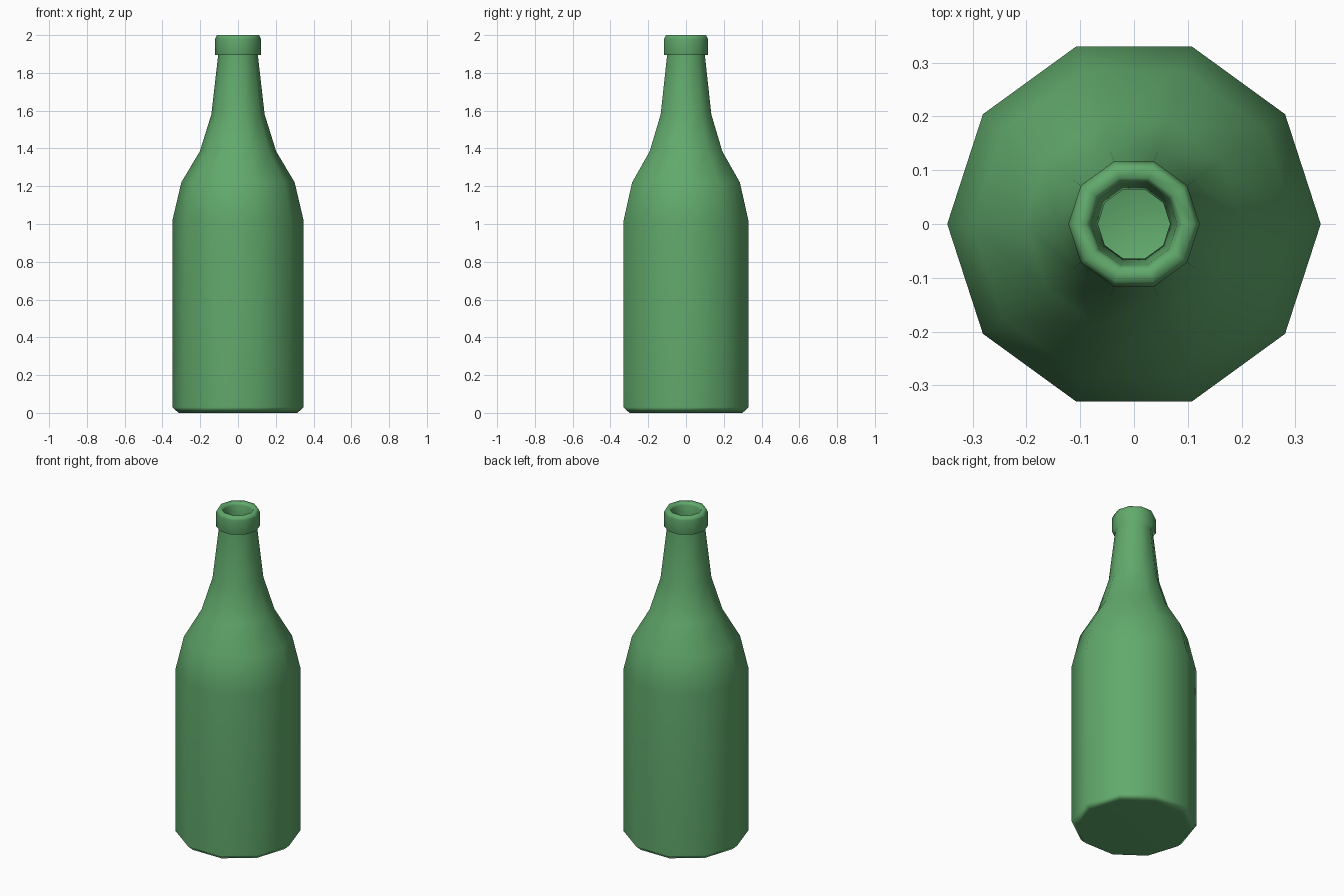
import bpy, bmesh
from math import cos, sin, pi

if "Cube" in bpy.data.objects:
    bpy.data.objects.remove(bpy.data.objects["Cube"])

SIDES = 10

# outer profile from base to lip, then down the inside: (radius, z)
PROFILE = [
    (0.315, 0.0), (0.347, 0.03), (0.347, 1.02), (0.30, 1.22), (0.202, 1.385),
    (0.141, 1.58), (0.105, 1.895),                                # body, shoulder, neck
    (0.122, 1.895), (0.122, 1.98), (0.112, 2.0), (0.09, 2.0),     # lip
    (0.08, 1.985), (0.067, 1.895), (0.105, 1.57), (0.168, 1.365),
    (0.268, 1.20), (0.312, 1.01), (0.312, 0.04),                  # inside
]

# spin the profile into a ten-sided hollow body
bm = bmesh.new()
rings = [[bm.verts.new((r * cos(2 * pi * i / SIDES), r * sin(2 * pi * i / SIDES), z))
          for i in range(SIDES)] for r, z in PROFILE]
for a, b in zip(rings, rings[1:]):
    for i in range(SIDES):
        j = (i + 1) % SIDES
        bm.faces.new((a[i], a[j], b[j], b[i]))
bm.faces.new(rings[0][::-1])   # underside
bm.faces.new(rings[-1])        # inner floor
bmesh.ops.recalc_face_normals(bm, faces=bm.faces)
for f in bm.faces:
    f.smooth = True

mesh = bpy.data.meshes.new("bottle")
bm.to_mesh(mesh)
bm.free()
bottle = bpy.data.objects.new("bottle", mesh)
bpy.context.collection.objects.link(bottle)

# smooth shading that keeps the large panels dominant
bottle.modifiers.new("weighted_normals", 'WEIGHTED_NORMAL')

# green glass
glass = bpy.data.materials.new("green_glass")
glass.diffuse_color = (0.12, 0.40, 0.15, 1.0)
glass.use_nodes = True
glass.node_tree.nodes["Principled BSDF"].inputs["Base Color"].default_value = glass.diffuse_color
mesh.materials.append(glass)
